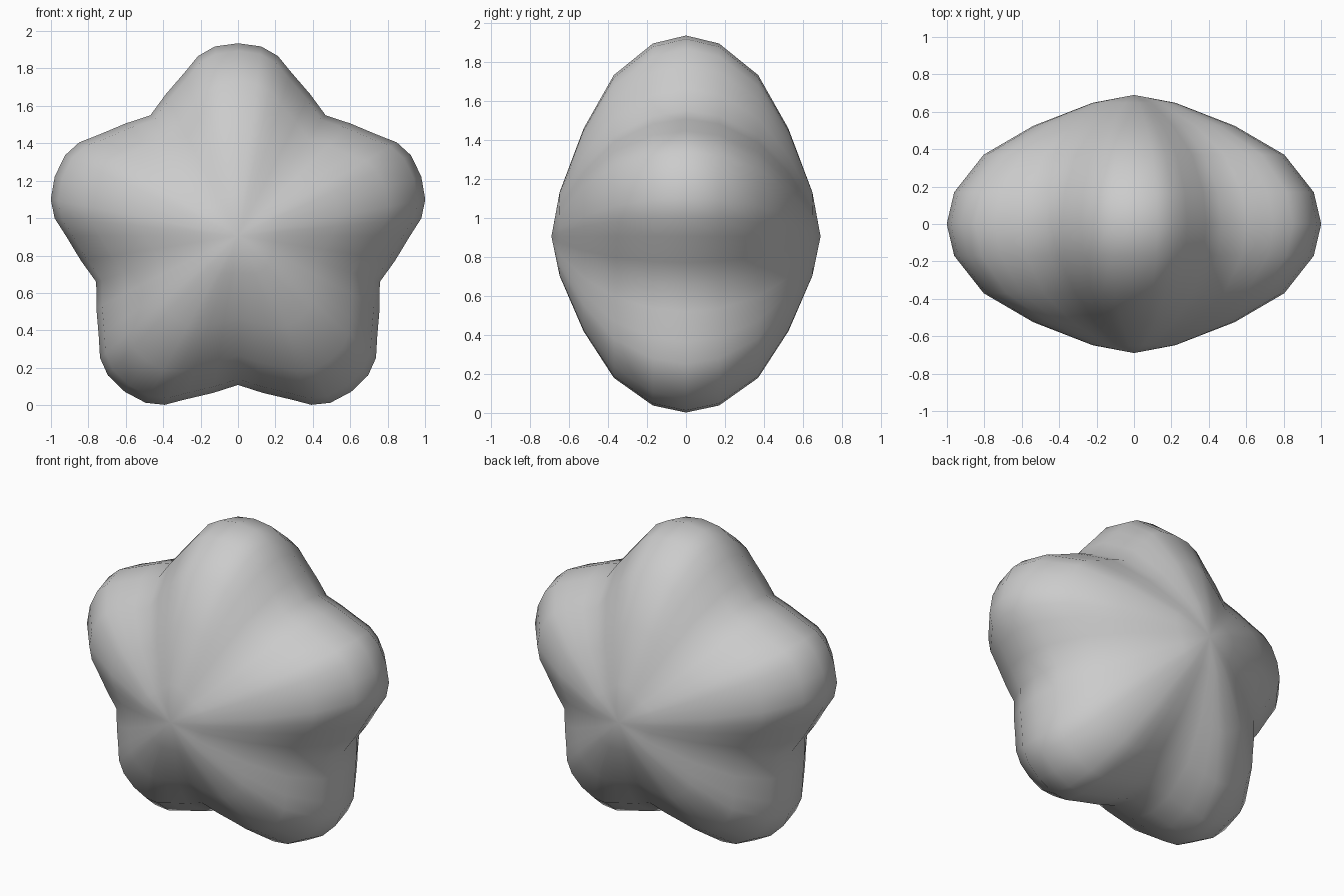
import bpy, bmesh
from math import sin, cos, radians

cube = bpy.data.objects.get("Cube")
if cube:
    bpy.data.objects.remove(cube)

CENTRE_Z = 0.905
VALLEY = 0.797

# Half of one arm's outline: angle from the arm axis, radius
half_arm = [(0, 1.03), (7, 1.02), (12.5, 0.985), (18, 0.92), (27, 0.85)]
# Rows from mid-plane to pole: depth, size, strength of the star shape
rows = [(0, 1.0, 1.0), (0.17, 0.96, 1.0), (0.37, 0.803, 1.0),
        (0.525, 0.537, 0.92), (0.648, 0.22, 0.6)]
POLE = 0.69

# Full five-armed outline
arm = [(-36, VALLEY)] + [(-a, r) for a, r in half_arm[:0:-1]] + half_arm
outline = [(72 * k + a, r) for k in range(5) for a, r in arm]

# Grey paint
mat = bpy.data.materials.new("soft grey")
mat.use_nodes = True
grey = (0.6, 0.6, 0.6, 1)
mat.diffuse_color = grey
mat.node_tree.nodes["Principled BSDF"].inputs["Base Color"].default_value = grey

# Puffed body: star rings shrinking towards a pole at the front and the back
bm = bmesh.new()
layers = [(-d, s, w) for d, s, w in rows[:0:-1]] + rows
rings = []
for depth, size, strength in layers:
    ring = []
    for angle, radius in outline:
        r = size * 1.03 * (1 + strength * (radius / 1.03 - 1))
        a = radians(angle)
        ring.append(bm.verts.new((r * sin(a), depth, CENTRE_Z + r * cos(a))))
    rings.append(ring)

n = len(outline)
for lower, upper in zip(rings, rings[1:]):
    for i in range(n):
        j = (i + 1) % n
        bm.faces.new((lower[i], lower[j], upper[j], upper[i]))
for ring, y in ((rings[0], -POLE), (rings[-1], POLE)):
    tip = bm.verts.new((0, y, CENTRE_Z))
    for i in range(n):
        bm.faces.new((ring[i], ring[(i + 1) % n], tip))

bmesh.ops.recalc_face_normals(bm, faces=bm.faces)
for face in bm.faces:
    face.smooth = True
mesh = bpy.data.meshes.new("puffy_star")
bm.to_mesh(mesh)
bm.free()
mesh.materials.append(mat)
star = bpy.data.objects.new("puffy_star", mesh)
bpy.context.collection.objects.link(star)
